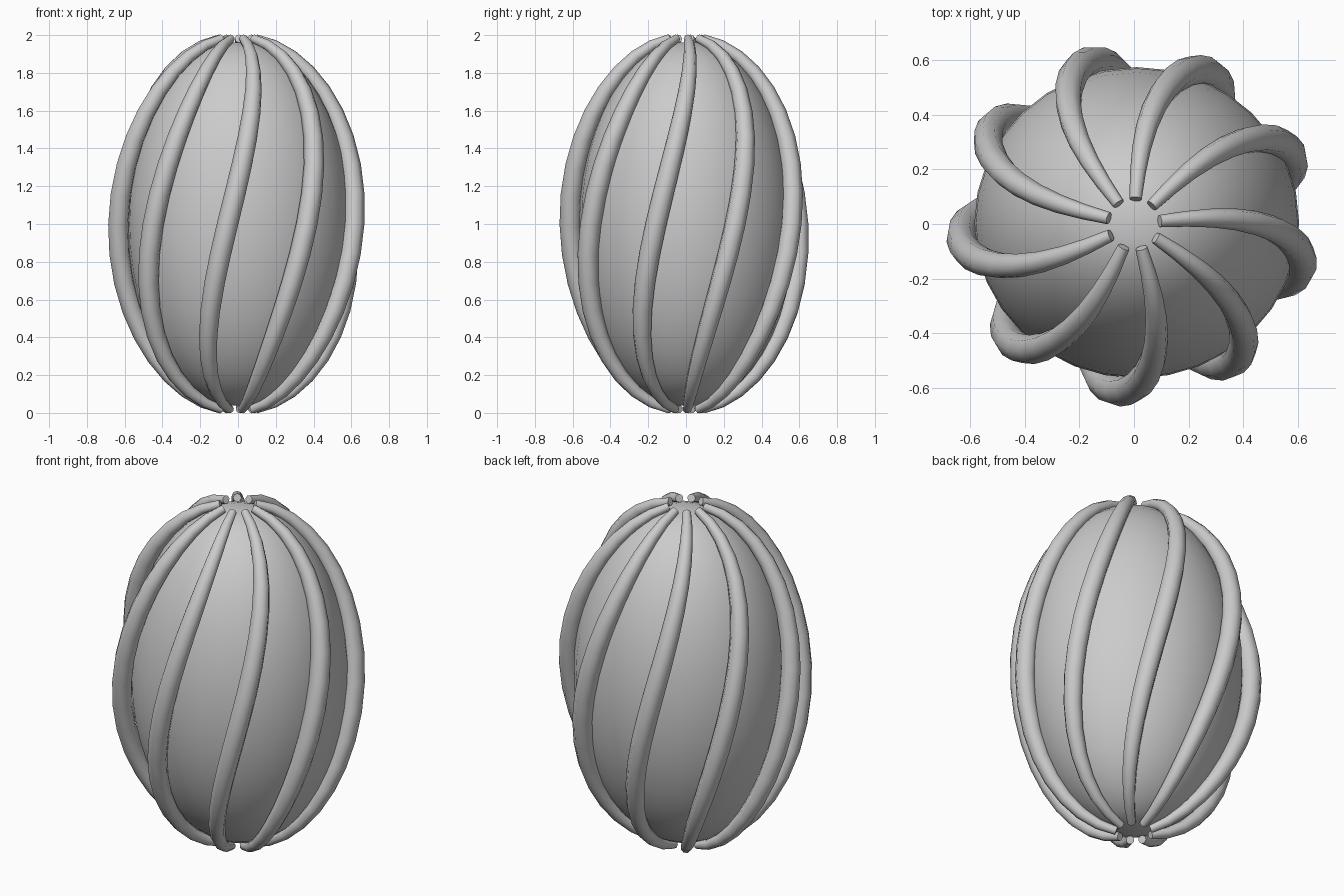
import bpy
import bmesh
from math import sin, cos, pi, radians

cube = bpy.data.objects.get("Cube")
if cube:
    bpy.data.objects.remove(cube, do_unlink=True)

grey = bpy.data.materials.new("light grey")
grey.use_nodes = True
colour = (0.6, 0.6, 0.6, 1)
grey.diffuse_color = colour
grey.node_tree.nodes["Principled BSDF"].inputs["Base Color"].default_value = colour

RIBS = 9
STEPS = 18
TWIST = radians(22)      # turn per unit of height
START = radians(265)


def link(name, data):
    obj = bpy.data.objects.new(name, data)
    bpy.context.collection.objects.link(obj)
    data.materials.append(grey)
    return obj


def finish(obj):
    bpy.ops.object.select_all(action="DESELECT")
    obj.select_set(True)
    bpy.context.view_layer.objects.active = obj
    if obj.type == "CURVE":
        bpy.ops.object.convert(target="MESH")
    bpy.ops.object.shade_smooth_by_angle(angle=radians(50))


# Egg-shaped core with small flat ends
bm = bmesh.new()
bmesh.ops.create_uvsphere(bm, u_segments=32, v_segments=24, radius=1)
poles = [v for v in bm.verts if abs(v.co.z) > 0.999]
bmesh.ops.delete(bm, geom=poles, context="VERTS")
bmesh.ops.holes_fill(bm, edges=[e for e in bm.edges if e.is_boundary], sides=0)
for v in bm.verts:
    v.co = (0.01 + 0.595 * v.co.x, 0.005 + 0.57 * v.co.y, 1 + 0.97 * v.co.z)
bmesh.ops.recalc_face_normals(bm, faces=bm.faces)
mesh = bpy.data.meshes.new("core")
bm.to_mesh(mesh)
bm.free()
finish(link("core", mesh))

# Tapered ribs spiralling from the top to the bottom of the core
for k in range(RIBS):
    curve = bpy.data.curves.new(f"rib_{k + 1}", "CURVE")
    curve.dimensions = "3D"
    curve.bevel_depth = 0.056
    curve.bevel_resolution = 2
    curve.use_fill_caps = True
    spline = curve.splines.new("POLY")
    spline.points.add(STEPS)
    for i, point in enumerate(spline.points):
        t = 0.15 + (pi - 0.3) * i / STEPS
        height = 0.993 * cos(t)
        r = 0.635 * sin(t)
        a = START + 2 * pi * k / RIBS + TWIST * height
        point.co = (r * cos(a), 0.97 * r * sin(a), 1 + height, 1)
        point.radius = 0.3 + 0.7 * sin(t)
    finish(link(f"rib_{k + 1}", curve))
